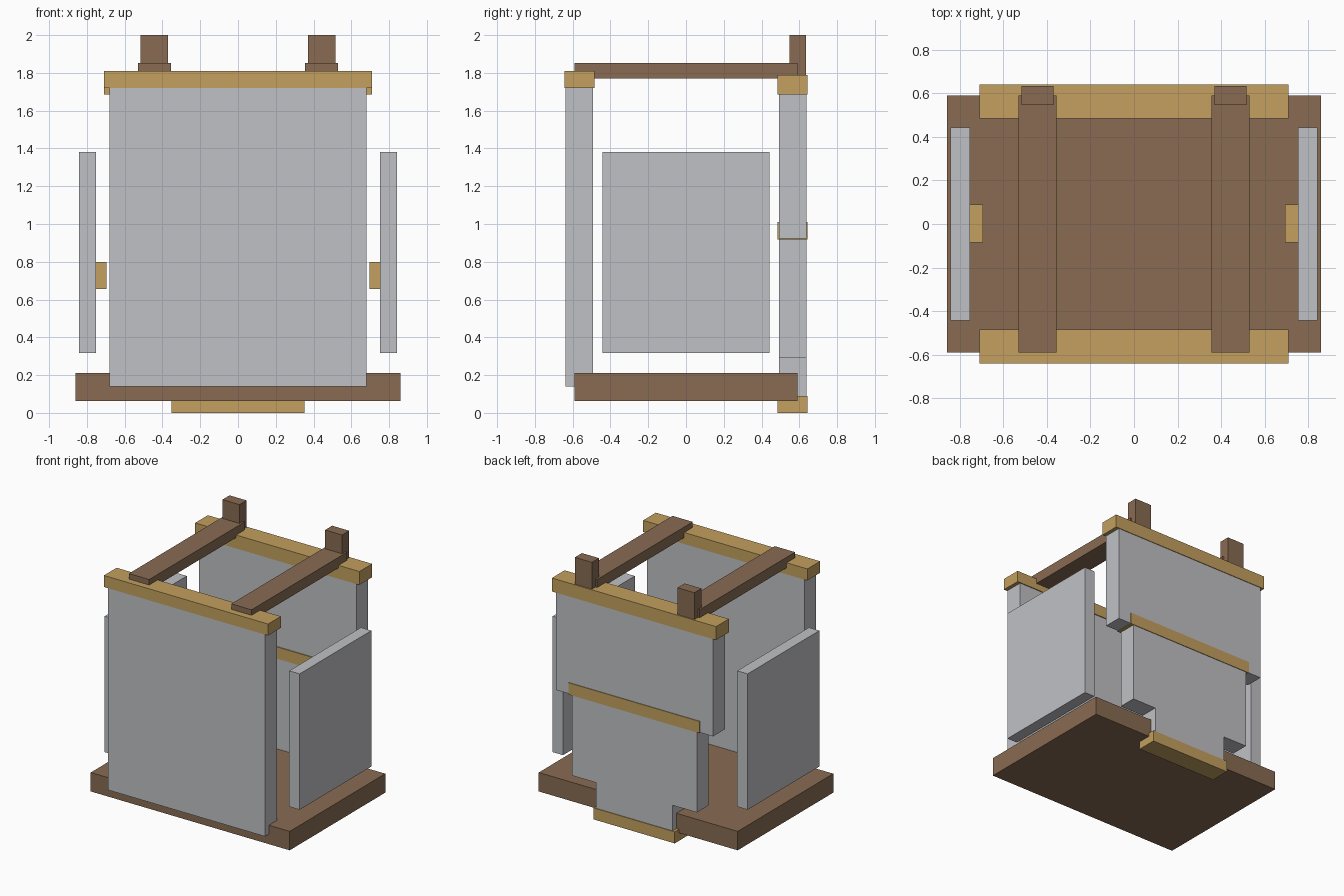
import bpy
import bmesh

cube = bpy.data.objects.get("Cube")
if cube:
    bpy.data.objects.remove(cube, do_unlink=True)


def make_material(name, rgb):
    mat = bpy.data.materials.new(name)
    mat.use_nodes = True
    mat.diffuse_color = (*rgb, 1)
    mat.node_tree.nodes["Principled BSDF"].inputs["Base Color"].default_value = (*rgb, 1)
    return mat


grey = make_material("panel grey", (0.53, 0.535, 0.56))
brown = make_material("dark wood", (0.246, 0.147, 0.084))
tan = make_material("light wood", (0.546, 0.352, 0.114))


def finish(name, bm, mat):
    bmesh.ops.recalc_face_normals(bm, faces=bm.faces)
    mesh = bpy.data.meshes.new(name)
    bm.to_mesh(mesh)
    bm.free()
    mesh.materials.append(mat)
    obj = bpy.data.objects.new(name, mesh)
    bpy.context.collection.objects.link(obj)
    return obj


def box(name, mat, x, y, z):
    """Box spanning the (low, high) pairs x, y and z."""
    bm = bmesh.new()
    bmesh.ops.create_cube(bm, size=1)
    for v in bm.verts:
        for i, (low, high) in enumerate((x, y, z)):
            v.co[i] = high if v.co[i] > 0 else low
    return finish(name, bm, mat)


def both_sides(name, mat, x, y, z):
    """The same box on the left (+x) and mirrored on the right."""
    box("left_" + name, mat, x, y, z)
    box("right_" + name, mat, (-x[1], -x[0]), y, z)


def symmetric_plate(name, mat, half_profile, y):
    """Extrude a left-right symmetric xz outline along y."""
    outline = half_profile + [(-x, z) for x, z in reversed(half_profile)]
    bm = bmesh.new()
    face = bm.faces.new([bm.verts.new((x, y[0], z)) for x, z in outline])
    moved = bmesh.ops.extrude_face_region(bm, geom=[face])["geom"]
    verts = [g for g in moved if isinstance(g, bmesh.types.BMVert)]
    bmesh.ops.translate(bm, verts=verts, vec=(0, y[1] - y[0], 0))
    return finish(name, bm, mat)


front_wall, front_trim = (-0.637, -0.492), (-0.642, -0.485)
back_wall, back_trim = (0.492, 0.637), (0.485, 0.642)

# Base slab
box("base", brown, (-0.86, 0.86), (-0.59, 0.59), (0.062, 0.21))

# Front wall and its top rail
box("front_panel", grey, (-0.68, 0.68), front_wall, (0.14, 1.75))
box("front_top_rail", tan, (-0.71, 0.71), front_trim, (1.72, 1.81))

# Back wall: wide upper panel, stepped lower panel, three rails
box("back_upper_panel", grey, (-0.68, 0.68), back_wall, (0.922, 1.75))
symmetric_plate("back_lower_panel", grey,
                [(0.33, 0.03), (0.33, 0.29), (0.54, 0.29), (0.54, 0.95)],
                back_wall)
box("back_top_rail", tan, (-0.71, 0.71), back_trim, (1.685, 1.79))
box("back_middle_rail", tan, (-0.567, 0.567), back_trim, (0.918, 1.01))
box("back_bottom_rail", tan, (-0.352, 0.352), back_trim, (0, 0.09))

# Floating side panels with inner pegs
both_sides("side_panel", grey, (0.753, 0.843), (-0.443, 0.443), (0.318, 1.38))
both_sides("side_peg", tan, (0.695, 0.838), (-0.085, 0.09), (0.657, 0.80))

# Roof beams and the posts at their back ends
both_sides("roof_beam", brown, (0.355, 0.53), (-0.59, 0.59), (1.77, 1.853))
both_sides("back_post", brown, (0.37, 0.517), (0.547, 0.634), (1.62, 2.0))
